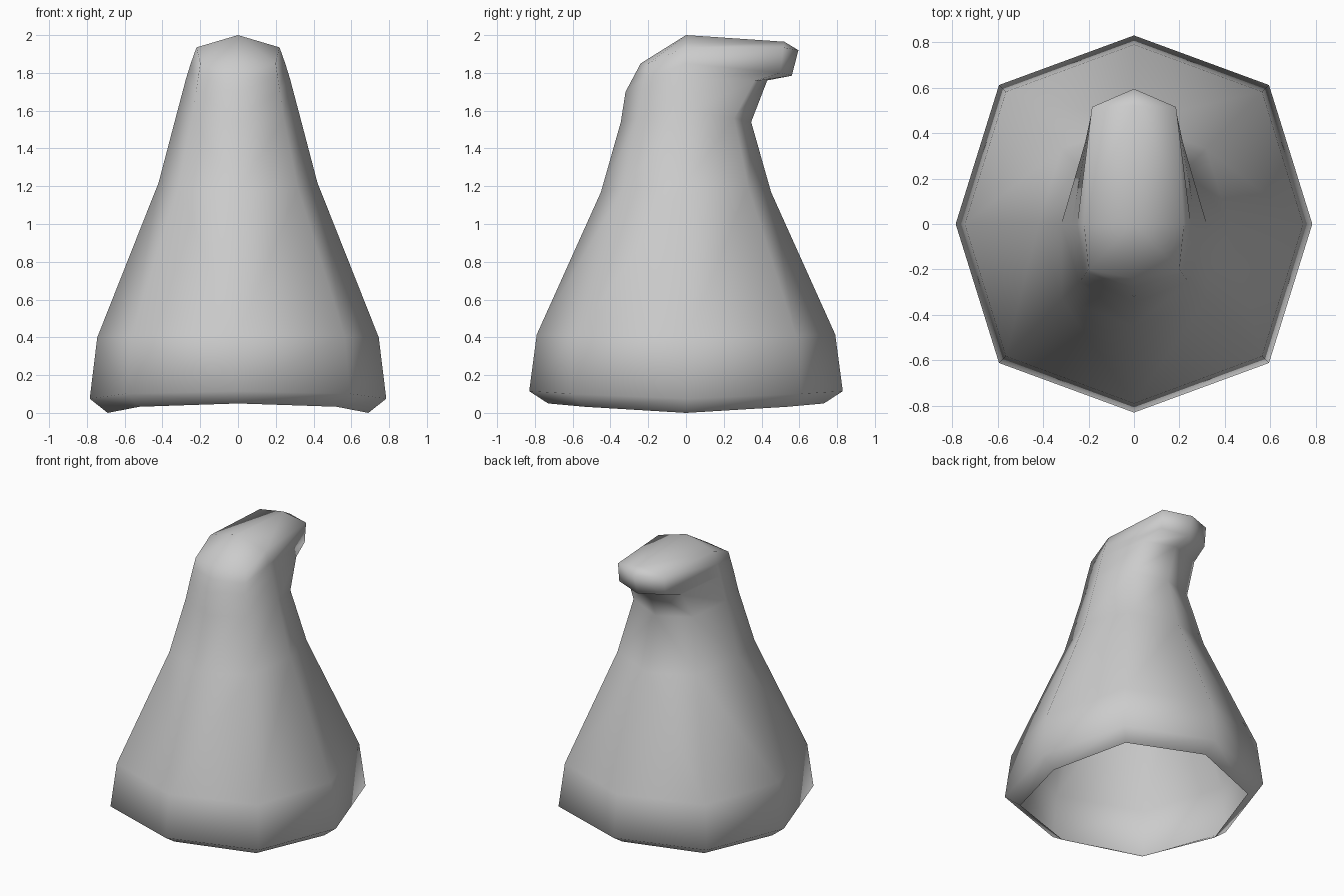
import bpy, bmesh

if "Cube" in bpy.data.objects:
    bpy.data.objects.remove(bpy.data.objects["Cube"])

bm = bmesh.new()


def oval_ring(rx, ry, zx, zy):
    """Right half of an eight-sided ring, from -y round to +y."""
    zd = zx * 0.35 + zy * 0.65
    return [(0, -ry, zy), (rx * 0.757, -ry * 0.737, zd), (rx, 0, zx),
            (rx * 0.757, ry * 0.737, zd), (0, ry, zy)]


def add_ring(points):
    return [bm.verts.new(p) for p in points]


# Body rings, from the open rim up to the neck
rings = [add_ring(oval_ring(*r)) for r in (
    (0.69, 0.73, 0.00, 0.05),
    (0.785, 0.83, 0.075, 0.115),
    (0.745, 0.79, 0.40, 0.415),
    (0.42, 0.45, 1.22, 1.17),
    (0.32, 0.345, 1.60, 1.54),
)]

# Head rings, whose +y half is drawn out into the drooping tip
for points in (
    [(0, -.32, 1.70), (.22, -.23, 1.71), (.275, 0, 1.77), (.215, .36, 1.755), (0, .43, 1.76)],
    [(0, -.28, 1.775), (.21, -.215, 1.78), (.25, 0, 1.85), (.185, .50, 1.80), (0, .56, 1.785)],
    [(0, -.24, 1.85), (.20, -.20, 1.85), (.22, 0, 1.935), (.185, .515, 1.935), (0, .595, 1.92)],
):
    rings.append(add_ring(points))

for low, high in zip(rings, rings[1:]):
    for i in range(4):
        bm.faces.new((low[i], low[i + 1], high[i + 1], high[i]))

# Crown ridge
crown = bm.verts.new((0, 0, 2.0))
ridge = bm.verts.new((0, .52, 1.965))
top = rings[-1]
bm.faces.new((top[0], top[1], crown))
bm.faces.new((top[1], top[2], crown))
bm.faces.new((top[2], top[3], ridge, crown))
bm.faces.new((top[3], top[4], ridge))

# Mirror to the other side
bmesh.ops.mirror(bm, geom=bm.verts[:] + bm.edges[:] + bm.faces[:],
                 axis='X', merge_dist=0.001)
bmesh.ops.remove_doubles(bm, verts=bm.verts[:], dist=0.001)
bmesh.ops.recalc_face_normals(bm, faces=bm.faces[:])
for face in bm.faces:
    face.smooth = True

mesh = bpy.data.meshes.new("bent_cone_body")
bm.to_mesh(mesh)
bm.free()
bpy.context.collection.objects.link(bpy.data.objects.new("bent_cone_body", mesh))
